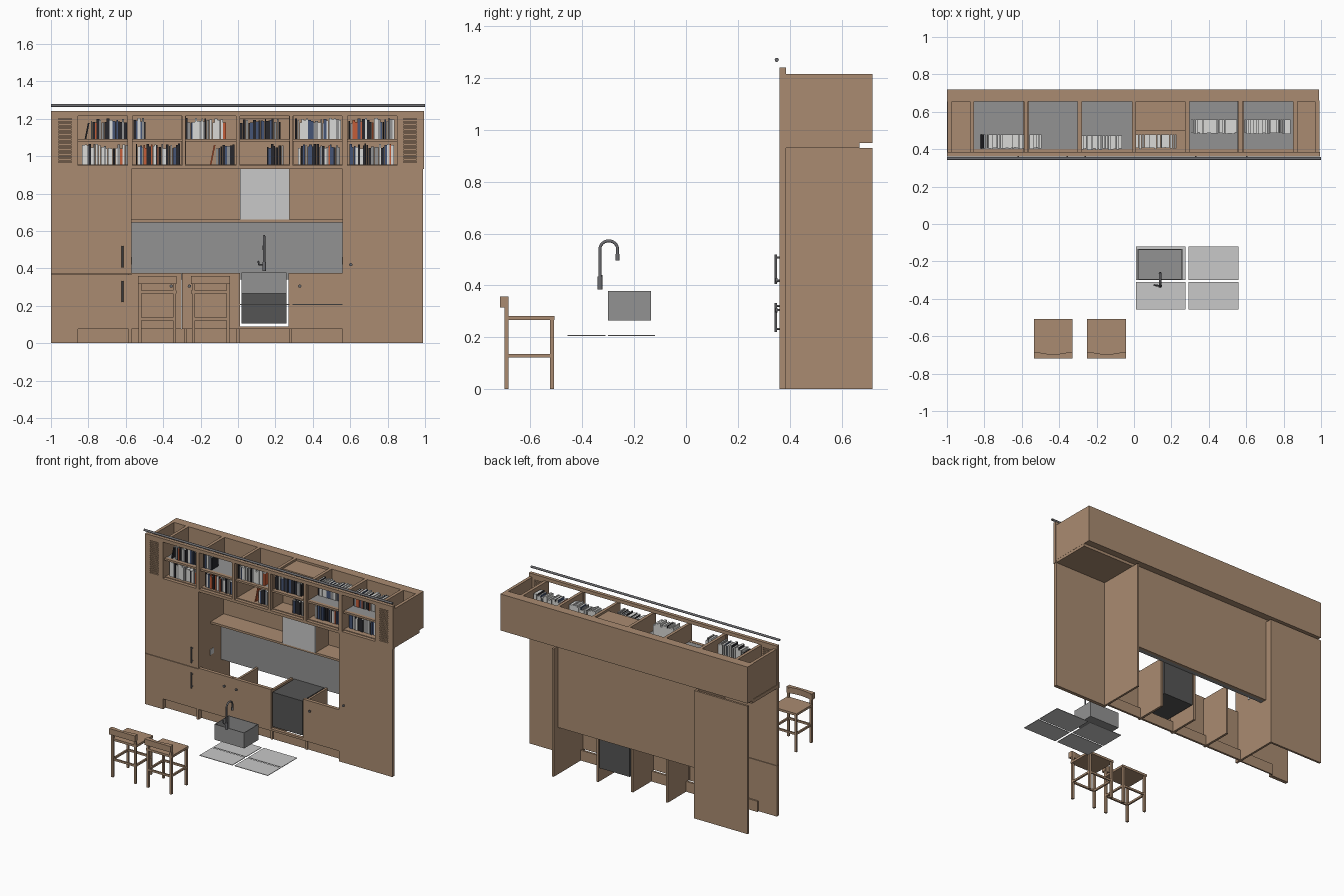
import bpy, bmesh, math, random
from mathutils import Vector, Matrix

if "Cube" in bpy.data.objects:
    bpy.data.objects.remove(bpy.data.objects["Cube"])

random.seed(4)

def mat(name, r, g, b):
    m = bpy.data.materials.new(name)
    m.diffuse_color = (r, g, b, 1)
    m.use_nodes = True
    m.node_tree.nodes["Principled BSDF"].inputs["Base Color"].default_value = m.diffuse_color
    return m

WOOD = mat("wood", .40, .26, .165)
GREY = mat("steel_grey", .29, .29, .29)
LIGHT = mat("light_grey", .58, .58, .58)
DARK = mat("oven_dark", .09, .09, .09)
METAL = mat("dark_metal", .15, .15, .16)
BLACK = mat("book_black", .02, .02, .025)
NAVY = mat("book_navy", .06, .09, .18)
PAPER = mat("book_white", .70, .70, .68)
RED = mat("book_orange", .55, .11, .04)

def finish(name, bm, mats):
    me = bpy.data.meshes.new(name)
    bm.to_mesh(me)
    bm.free()
    for m in mats:
        me.materials.append(m)
    ob = bpy.data.objects.new(name, me)
    bpy.context.collection.objects.link(ob)
    return ob

def add_box(bm, x0, x1, y0, y1, z0, z1):
    r = bmesh.ops.create_cube(bm, size=1, matrix=Matrix.Translation(((x0+x1)/2, (y0+y1)/2, (z0+z1)/2))
                              @ Matrix.Diagonal((x1-x0, y1-y0, z1-z0, 1)))
    return r["verts"]

def boxes(name, m, *dims):
    bm = bmesh.new()
    for d in dims:
        add_box(bm, *d)
    return finish(name, bm, [m])

def tube(name, m, pts, r):
    cu = bpy.data.curves.new(name, "CURVE")
    cu.dimensions = "3D"
    cu.bevel_depth = r
    cu.bevel_resolution = 3
    cu.use_fill_caps = True
    sp = cu.splines.new("POLY")
    sp.points.add(len(pts) - 1)
    for p, q in zip(sp.points, pts):
        p.co = (*q, 1)
    ob = bpy.data.objects.new(name, cu)
    bpy.context.collection.objects.link(ob)
    cu.materials.append(m)
    return ob

F0, F1 = .36, .385            # front panel depth
L, R = -.57, .56              # niche edges
BAYS = [(-.855, -.59), (-.565, -.30), (-.28, -.01), (.01, .275), (.295, .555), (.585, .85)]

# face frame around the book bays
edges = [-.885] + [v for b in BAYS for v in b] + [.88]
frame = [(edges[i], edges[i+1], F0, F1, .95, 1.215) for i in range(0, 14, 2)]
frame += [(-1, .995, F0, F1, 1.215, 1.24), (-1, .995, F0, F1, .93, .95)]
boxes("face_frame", WOOD, *frame)

# slotted vents at both ends
for name, a, b in (("left_vent", -1, -.885), ("right_vent", .88, .995)):
    v = [(a, a+.04 if a < 0 else a+.005, F0, F1, .95, 1.215),
         (b-.005 if a < 0 else b-.04, b, F0, F1, .95, 1.215),
         (a, b, F0, F1, .95, .965), (a, b, F0, F1, 1.2, 1.215)]
    v += [(a, b, F0+.002, F1, .97+i*.0135, .9785+i*.0135) for i in range(17)]
    boxes(name, WOOD, *v)

# tall fridge front with a door split and recessed kick
boxes("left_tall_front", WOOD, (-1, -.855, F0, F1, 0, .368), (-.855, -.585, F0, F1, .075, .368),
      (-.585, L, F0, F1, 0, .368), (-1, L, F0, F1, .371, .93), (-.855, -.585, .39, .40, 0, .078))
boxes("right_tall_front", WOOD, (R, .99, F0, F1, 0, .93))

# base cabinet front around the oven, with kick board
boxes("base_front", WOOD, (L, -.302, F0, F1, .075, .375), (-.299, .012, F0, F1, .075, .375),
      (.27, R, F0, F1, .075, .375), (.012, .27, F0, F1, .075, .09))
boxes("kick_board", WOOD, (L, R, .395, .41, 0, .075))
boxes("base_partitions", WOOD, *[(x-.008, x+.008, F1, .62, 0, .36) for x in (-.28, 0, .28)])
boxes("oven", DARK, (.02, .26, .368, .62, .105, .355))

# tall cabinet sides and back, niche back wall
boxes("tall_sides", WOOD, (L-.015, L, F1, .72, 0, .93), (R, R+.015, F1, .72, 0, .93))
boxes("left_tall_back", WOOD, (-1, L-.015, .705, .72, 0, .93))
boxes("niche_back", WOOD, (L, R, .65, .67, .34, .93))
boxes("backsplash", GREY, (L, R, .62, .65, .34, .645))
boxes("niche_shelf", WOOD, (L, R, .5, .65, .645, .66))
boxes("extractor_front", LIGHT, (.01, .275, .495, .505, .66, .93))
boxes("extractor_duct", WOOD, (.01, .275, .505, .65, .66, .93))
boxes("outlets", LIGHT, (L, L+.004, .49, .53, .42, .46), (R-.004, R, .49, .53, .42, .46))

# open-topped upper cabinet with rear bulkhead
boxes("upper_floor", WOOD, (-1, .99, F1, .67, .93, .955))
boxes("upper_partitions", WOOD, *[(x-.011, x+.011, F1, .66, .95, 1.215)
                                  for x in (-.985, -.867, -.578, -.29, 0, .285, .57, .862, .98)])
boxes("rear_bulkhead", WOOD, (-1, .99, .655, .72, .95, 1.215))
boxes("book_shelves", GREY, *[(a, b, .40, .655, 1.08, 1.09) for i, (a, b) in enumerate(BAYS) if i != 3])
boxes("shelf_lips", WOOD, *[(a, b, F0+.015, .40, 1.078, 1.092) for a, b in BAYS])
boxes("duct_box", WOOD, (.01, .275, .50, .655, .955, 1.2), (.01, .275, .40, .50, 1.08, 1.09))

# rows of books: x start, x end, shelf height, front depth, palette weights
W = [BLACK, NAVY, GREY, PAPER, RED]
MIX, PALE, DEEP = (4, 3, 2, 3, 1), (1, 1, 3, 6, .5), (5, 4, 1, 1, .3)
ROWS = [(-.82, -.6, 1.092, .40, MIX), (-.56, -.5, 1.092, .40, DEEP), (-.28, -.07, 1.092, .395, PALE),
        (.012, .225, 1.092, .40, DEEP), (.305, .545, 1.092, .48, PALE), (.59, .83, 1.092, .48, MIX),
        (-.835, -.6, .955, .40, PALE), (-.545, -.31, .955, .40, MIX), (-.15, -.02, .955, .40, MIX),
        (.155, .24, .955, .40, DEEP), (.32, .54, .955, .42, MIX), (.595, .82, .955, .42, MIX)]
for n, (x, end, z, y, weights) in enumerate(ROWS):
    bm = bmesh.new()
    tilt = .2 if n in (0, 8) else 0
    first = True
    while x < end:
        w = random.uniform(.007, .017)
        h = random.uniform(.085, .112)
        vs = add_box(bm, x, x+w-.001, y+random.uniform(0, .008), y+.078, z, z+h)
        k = random.choices(range(5), weights)[0]
        for f in {f for v in vs for f in v.link_faces}:
            f.material_index = 3 if f.normal.z > .5 or f.normal.y > .5 else k   # page edges
        if tilt and first:    # leaning first book
            bmesh.ops.rotate(bm, verts=vs, cent=(x, y, z), matrix=Matrix.Rotation(tilt, 3, "Y"))
            x += .024
        first = False
        x += w
    finish("book_row_%d" % (n+1), bm, W)

# hanging rail, handles and knobs
tube("ladder_rail", METAL, [(-1, .35, 1.27), (1, .35, 1.27)], .008)
for name, z0, z1 in (("upper_handle", .405, .52), ("lower_handle", .22, .333)):
    tube(name, METAL, [(-.618, .347, z0), (-.618, .347, z1)], .005)
    for i, z in enumerate((z0+.012, z1-.012)):
        tube("%s_post_%d" % (name, i+1), METAL, [(-.618, .347, z), (-.618, .362, z)], .004)
for i, (x, z) in enumerate(((-.357, .305), (-.26, .305), (.33, .305), (.603, .42))):
    tube("knob_%d" % (i+1), METAL, [(x, .346, z), (x, .352, z)], .009)
    tube("knob_stem_%d" % (i+1), METAL, [(x, .352, z), (x, .361, z)], .004)

# sink, open at the top
boxes("sink", GREY, (.02, .26, -.30, -.135, .265, .27), (.02, .025, -.30, -.135, .27, .378),
      (.255, .26, -.30, -.135, .27, .378), (.025, .255, -.30, -.295, .27, .378),
      (.025, .255, -.14, -.135, .27, .378))

# floating cabinet base plates
boxes("base_plates", LIGHT, *[(a, b, c, d, .205, .209) for a, b in ((.01, .275), (.292, .56))
                              for c, d in ((-.30, -.12), (-.457, -.31))])

# gooseneck tap
arc = [(.14, -.298-.034*math.cos(t), .54+.032*math.sin(t)) for t in [math.pi*i/12 for i in range(13)]]
tube("tap_neck", METAL, [(.14, -.332, .42)] + arc + [(.14, -.264, .50)], .006)
tube("tap_base", METAL, [(.14, -.332, .385), (.14, -.332, .435)], .010)
tube("tap_head", METAL, [(.14, -.264, .497), (.14, -.264, .522)], .008)
tube("tap_lever", METAL, [(.14, -.332, .418), (.112, -.327, .42), (.108, -.327, .44)], .005)

# two bar stools
def stool(n, x0, x1):
    t = .016
    b0, b1, f0, f1 = -.70, -.70+t, -.525, -.509
    parts = []
    for a in (x0+.004, x1-.004-t):
        parts += [(a, a+t, b0, b1, 0, .35), (a, a+t, f0, f1, 0, .266),
                  (a+.002, a+t-.002, b1, f0, .122, .136)]
    parts += [(x0+t, x1-t, b0+.002, b1-.002, .122, .136), (x0+t, x1-t, f0+.002, f1-.002, .122, .136)]
    boxes("stool_%d_frame" % n, WOOD, *parts)
    boxes("stool_%d_seat" % n, WOOD, (x0, x1, b0+.002, f1+.002, .266, .282))
    # backrest bar with a hollow inner face
    bm = bmesh.new()
    pts = [(x0, -.718), (x1, -.718)]
    for i in range(9):
        u = i/8
        pts.append((x1+(x0-x1)*u, -.685-.012*math.sin(math.pi*u)**2))
    f = bm.faces.new([bm.verts.new((x, y, .315)) for x, y in pts])
    r = bmesh.ops.extrude_face_region(bm, geom=[f])
    bmesh.ops.translate(bm, vec=(0, 0, .043), verts=[v for v in r["geom"] if isinstance(v, bmesh.types.BMVert)])
    bmesh.ops.recalc_face_normals(bm, faces=bm.faces)
    finish("stool_%d_backrest" % n, bm, [WOOD])

stool(1, -.535, -.328)
stool(2, -.25, -.042)
